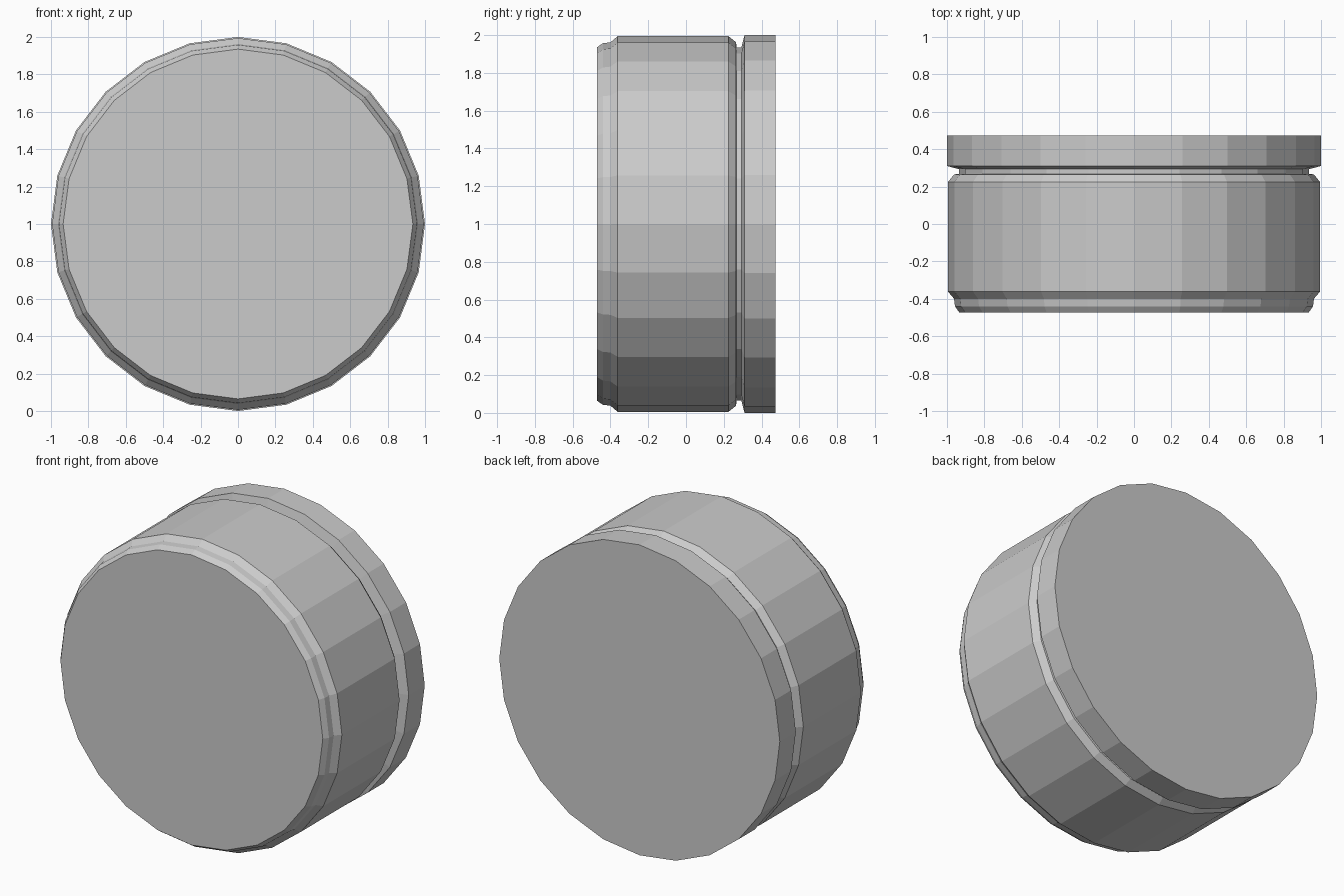
import bpy, bmesh, math

if "Cube" in bpy.data.objects:
    bpy.data.objects.remove(bpy.data.objects["Cube"])

SIDES = 24

def lathe(name, profile, centre_z=1.0):
    """Closed solid of revolution about the y axis from (y, radius) points."""
    bm = bmesh.new()
    rings = []
    for y, r in profile:
        rings.append([bm.verts.new((r * math.sin(2 * math.pi * i / SIDES), y,
                                    centre_z + r * math.cos(2 * math.pi * i / SIDES)))
                      for i in range(SIDES)])
    for a, b in zip(rings, rings[1:]):
        for i in range(SIDES):
            j = (i + 1) % SIDES
            bm.faces.new((a[i], a[j], b[j], b[i]))
    bm.faces.new(rings[0])
    bm.faces.new(rings[-1])
    bmesh.ops.recalc_face_normals(bm, faces=bm.faces)
    mesh = bpy.data.meshes.new(name)
    bm.to_mesh(mesh)
    bm.free()
    obj = bpy.data.objects.new(name, mesh)
    bpy.context.collection.objects.link(obj)
    return obj

# Round drum: stepped front rim, bevelled body, narrow groove, back flange
lathe("drum_body", [
    (-0.472, 0.935), (-0.44, 0.957),   # front rim bevel
    (-0.40, 0.962), (-0.362, 0.994),   # step up to the body
    (0.225, 0.994), (0.265, 0.962),    # body and its rear bevel
    (0.268, 0.935), (0.293, 0.935),    # groove
    (0.31, 1.0), (0.473, 1.0),         # back flange
])
